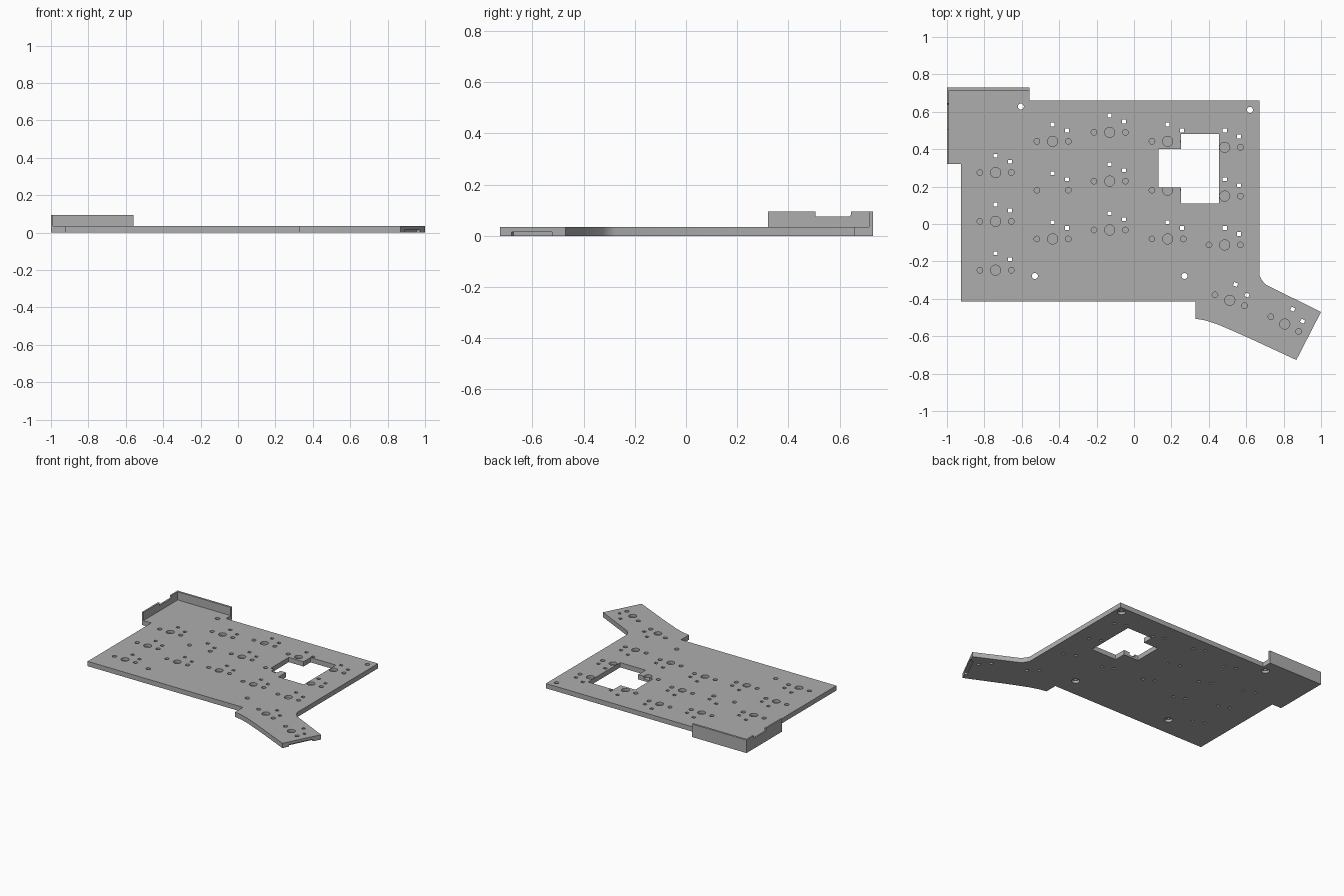
import bpy, bmesh, math
from mathutils import Vector, Matrix

cube = bpy.data.objects.get("Cube")
if cube:
    bpy.data.objects.remove(cube, do_unlink=True)

THICK = 0.035      # plate thickness
WALL_TOP = 0.095   # height of the corner walls
FLOOR = 0.015      # floor of the blind sockets

grey = bpy.data.materials.new("plain grey")
grey.use_nodes = True
grey.diffuse_color = (0.42, 0.42, 0.42, 1)
grey.node_tree.nodes["Principled BSDF"].inputs["Base Color"].default_value = (0.42, 0.42, 0.42, 1)


def add_prism(bm, points, z0, z1):
    """Extrude a flat outline from z0 to z1."""
    face = bm.faces.new([bm.verts.new((x, y, z0)) for x, y in points])
    top = bmesh.ops.extrude_face_region(bm, geom=[face])["geom"]
    for v in top:
        if isinstance(v, bmesh.types.BMVert):
            v.co.z = z1


def make_object(name, bm):
    bmesh.ops.recalc_face_normals(bm, faces=bm.faces)
    mesh = bpy.data.meshes.new(name)
    bm.to_mesh(mesh)
    bm.free()
    mesh.materials.append(grey)
    obj = bpy.data.objects.new(name, mesh)
    bpy.context.collection.objects.link(obj)
    return obj


def circle(center, radius, sides=32):
    return [(center[0] + radius * math.cos(math.tau * i / sides),
             center[1] + radius * math.sin(math.tau * i / sides)) for i in range(sides)]


def cut(target, prisms):
    """Subtract a set of separate prisms from the target."""
    bm = bmesh.new()
    for points, z0, z1 in prisms:
        add_prism(bm, points, z0, z1)
    cutter = make_object("cutter", bm)
    cutter.hide_render = True
    mod = target.modifiers.new("cut", 'BOOLEAN')
    mod.operation, mod.solver, mod.object = 'DIFFERENCE', 'EXACT', cutter
    bpy.ops.object.select_all(action='DESELECT')
    target.select_set(True)
    bpy.context.view_layer.objects.active = target
    bpy.ops.object.modifier_apply(modifier=mod.name)
    bpy.data.objects.remove(cutter, do_unlink=True)


# Base plate with the angled thumb arm
outline = [(-1, 0.73), (-0.56, 0.73), (-0.56, 0.66), (0.67, 0.66), (0.67, -0.275),
           (0.685, -0.302), (0.705, -0.325), (1, -0.47), (0.868, -0.727),
           (0.62, -0.612), (0.53, -0.572), (0.45, -0.538), (0.38, -0.515), (0.33, -0.507),
           (0.33, -0.415), (-0.925, -0.415), (-0.925, 0.32), (-1, 0.32)]
bm = bmesh.new()
add_prism(bm, outline, 0, THICK)
plate = make_object("base_plate", bm)

# Stepped window and the shallow slot under the arm tip
window = [(0.25, 0.48), (0.455, 0.48), (0.455, 0.11), (0.25, 0.11),
          (0.25, 0.195), (0.13, 0.195), (0.13, 0.40), (0.25, 0.40)]
slot = [(0.874, -0.673), (0.954, -0.513), (0.99, -0.531), (0.91, -0.691)]
cut(plate, [(window, -0.1, 0.1), (slot, -0.1, FLOOR)])

# Switch positions: column x, top row y, then the two turned thumb switches
switches = []
for x, y in [(-0.74, 0.275), (-0.435, 0.442), (-0.13, 0.49), (0.18, 0.442), (0.485, 0.41)]:
    switches += [(x, y - 0.261 * row, 0) for row in range(3)]
switches += [(0.512, -0.408, -20), (0.806, -0.535, -28)]

through, blind = [], []
for x, y, angle in switches:
    place = Matrix.Translation((x, y, 0)) @ Matrix.Rotation(math.radians(angle), 4, 'Z')
    # Centre post socket and two side pegs
    for dx, radius in [(0, 0.027), (-0.084, 0.015), (0.084, 0.015)]:
        if radius > 0.02 and abs(x + 0.435) < 0.01 and abs(y - 0.181) < 0.01:
            continue
        blind.append((circle(place @ Vector((dx, 0, 0)), radius), FLOOR, 0.1))
    # Two rectangular pin holes
    for dx, dy in [(0, 0.09), (0.077, 0.058)]:
        corners = [place @ Vector((dx + sx * 0.011, dy + sy * 0.01, 0))
                   for sx, sy in [(-1, -1), (1, -1), (1, 1), (-1, 1)]]
        through.append(([c.xy for c in corners], -0.1, 0.1))

# Mounting holes with a wider recess underneath
for spot in [(-0.605, 0.628), (0.62, 0.61), (-0.53, -0.278), (0.27, -0.278)]:
    through.append((circle(spot, 0.016), -0.1, 0.1))
    blind.append((circle(spot, 0.027), -0.1, 0.018))
cut(plate, through)
cut(plate, blind)
bpy.ops.object.shade_smooth_by_angle(angle=math.radians(30))

# Back corner wall
bm = bmesh.new()
add_prism(bm, [(-1, 0.715), (-0.56, 0.715), (-0.56, 0.73), (-1, 0.73)], THICK, WALL_TOP)
make_object("back_wall", bm)

# Side corner wall with a lowered cable gap, drawn in y-z and stood upright
profile = [(0.32, THICK), (0.715, THICK), (0.715, WALL_TOP), (0.645, WALL_TOP), (0.645, 0.082),
           (0.638, 0.075), (0.505, 0.075), (0.505, WALL_TOP), (0.32, WALL_TOP)]
bm = bmesh.new()
add_prism(bm, profile, -1, -0.988)
for v in bm.verts:
    v.co = (v.co.z, v.co.x, v.co.y)
make_object("side_wall", bm)
